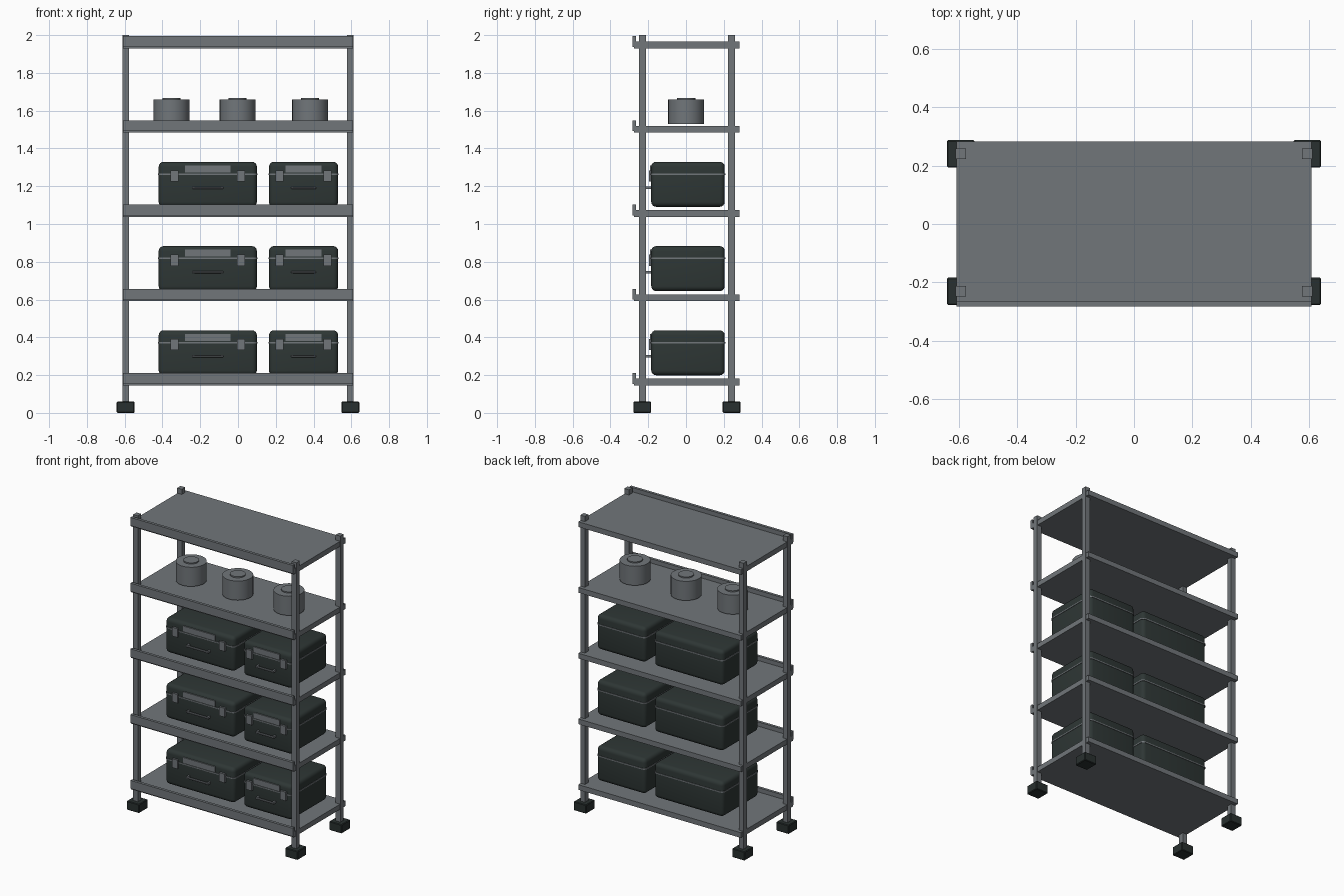
import bpy, bmesh, math

if "Cube" in bpy.data.objects:
    bpy.data.objects.remove(bpy.data.objects["Cube"])


def material(name, rgb):
    m = bpy.data.materials.new(name)
    m.diffuse_color = (*rgb, 1)
    m.use_nodes = True
    m.node_tree.nodes["Principled BSDF"].inputs["Base Color"].default_value = m.diffuse_color
    return m


STEEL = material("steel grey", (0.165, 0.182, 0.195))
CASE = material("dark case green", (0.027, 0.037, 0.035))
RUBBER = material("foot rubber", (0.022, 0.030, 0.029))


def finish(name, bm, mat, smooth=False):
    mesh = bpy.data.meshes.new(name)
    bm.to_mesh(mesh)
    bm.free()
    mesh.materials.append(mat)
    ob = bpy.data.objects.new(name, mesh)
    bpy.context.collection.objects.link(ob)
    if smooth:
        bpy.ops.object.select_all(action='DESELECT')
        ob.select_set(True)
        bpy.context.view_layer.objects.active = ob
        bpy.ops.object.shade_smooth_by_angle(angle=math.radians(35))
    return ob


def box(name, x, y, z, mat, bevel=0, segments=1):
    """Box from (min, max) ranges, with optionally rounded edges."""
    bm = bmesh.new()
    bmesh.ops.create_cube(bm, size=1)
    for v in bm.verts:
        for i, (lo, hi) in enumerate((x, y, z)):
            v.co[i] = lo if v.co[i] < 0 else hi
    if bevel:
        bmesh.ops.bevel(bm, geom=bm.edges[:], offset=bevel, segments=segments,
                        profile=0.5, affect='EDGES')
    return finish(name, bm, mat, segments > 1)


def cylinder(name, x, y, z0, z1, radius, mat):
    bm = bmesh.new()
    bmesh.ops.create_cone(bm, cap_ends=True, segments=32, radius1=radius,
                          radius2=radius, depth=z1 - z0)
    bmesh.ops.translate(bm, verts=bm.verts, vec=(x, y, (z0 + z1) / 2))
    return finish(name, bm, mat, True)


def around(c, half):
    return (c - half, c + half)


# Corner posts and feet
for x in (-0.595, 0.595):
    for y in (-0.231, 0.241):
        box("post", around(x, 0.0175), around(y, 0.018), (0.05, 2.0), STEEL)
        box("foot", around(x, 0.047), around(y, 0.047), (0, 0.06), RUBBER, 0.004)

# Shelves with a raised front lip
BASE, STEP = 0.146, 0.446
for i in range(5):
    z = BASE + i * STEP
    box("shelf", (-0.61, 0.61), (-0.275, 0.284), (z, z + 0.035), STEEL)
    box("shelf_lip", (-0.61, 0.61), (-0.283, -0.264), (z + 0.008, z + 0.064), STEEL)


# Storage case with seam, latches, plate and handle
def storage_case(cx, half, z, latch_x, plate_half, handle_half):
    front, back = -0.184, 0.205
    box("case", around(cx, half), (front, back), (z, z + 0.238), CASE, 0.026, 4)
    # seam band follows the rounded corners
    bm = bmesh.new()
    bmesh.ops.create_cube(bm, size=1)
    for v in bm.verts:
        v.co.x = cx + math.copysign(half + 0.003, v.co.x)
        v.co.y = back + 0.003 if v.co.y > 0 else front - 0.003
        v.co.z = z + 0.173 + math.copysign(0.004, v.co.z)
    upright = [e for e in bm.edges
               if abs(e.verts[0].co.z - e.verts[1].co.z) > 0.004]
    bmesh.ops.bevel(bm, geom=upright, offset=0.026, segments=4,
                    profile=0.5, affect='EDGES')
    finish("case_seam", bm, STEEL, True)
    for s in (-1, 1):
        box("latch", around(cx + s * latch_x, 0.021), (front - 0.013, front + 0.01),
            (z + 0.133, z + 0.193), STEEL)
        box("handle_mount", around(cx + s * (handle_half - 0.006), 0.006),
            (front - 0.027, front + 0.005), around(z + 0.1, 0.007), STEEL)
    box("case_plate", around(cx, plate_half), (front - 0.006, front + 0.02),
        (z + 0.182, z + 0.219), STEEL)
    box("handle_bar", around(cx, handle_half), (front - 0.029, front - 0.016),
        around(z + 0.1, 0.006), STEEL, 0.003)


for i in range(3):
    z = 0.199 + i * STEP
    storage_case(-0.16, 0.26, z, 0.177, 0.12, 0.083)
    storage_case(0.347, 0.183, z, 0.127, 0.096, 0.067)

# Canisters on the fourth shelf
for x in (-0.352, -0.002, 0.382):
    cylinder("canister", x, 0.001, 1.53, 1.66, 0.095, STEEL)
    cylinder("canister_cap", x, 0.001, 1.65, 1.668, 0.048, STEEL)
